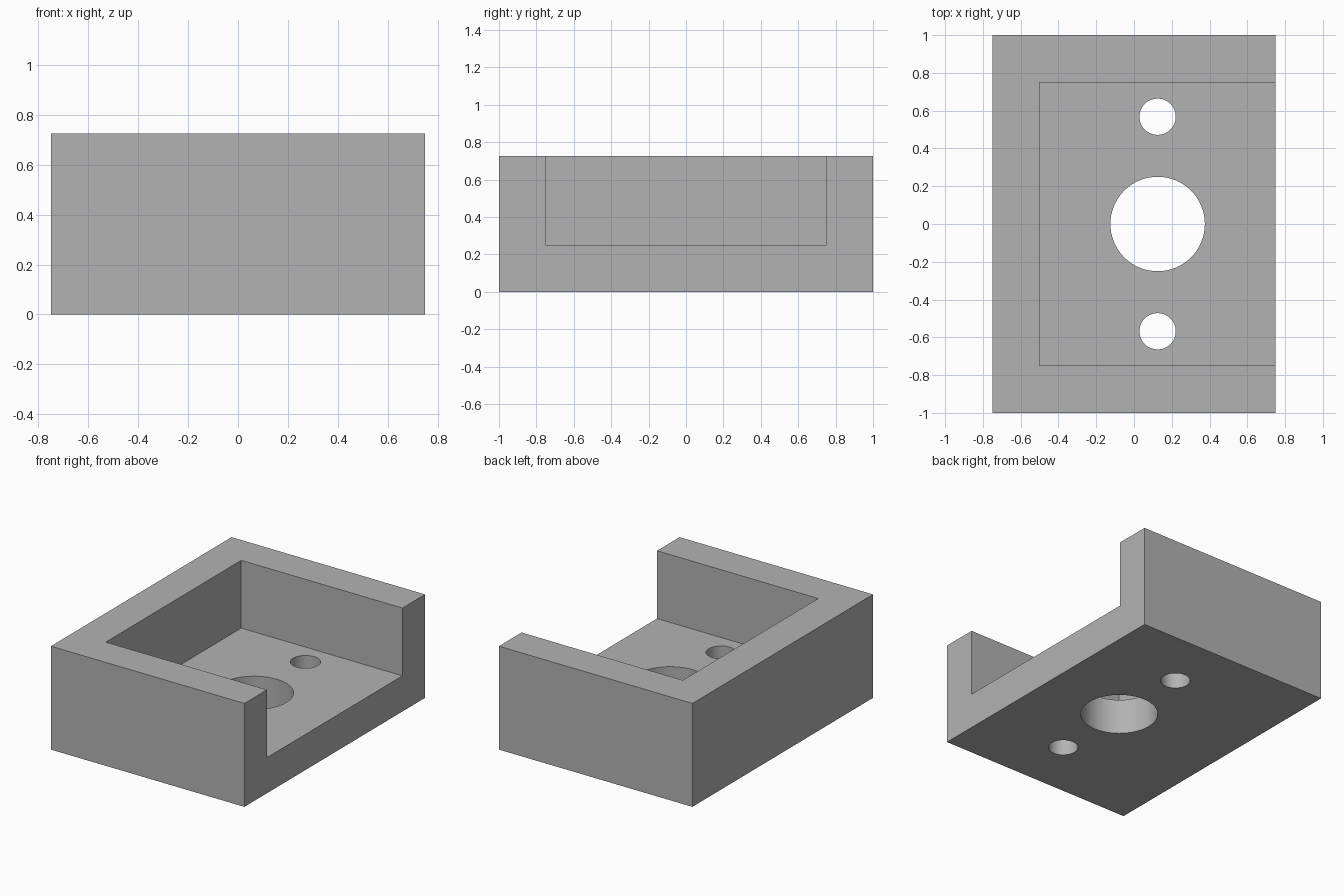
import bpy
import math

if "Cube" in bpy.data.objects:
    bpy.data.objects.remove(bpy.data.objects["Cube"], do_unlink=True)

LENGTH, WIDTH, HEIGHT = 2.0, 1.5, 0.725
WALL = 0.25            # wall and floor thickness
HOLE_X = WALL / 2      # holes sit midway along the open recess
MARGIN = 0.1           # cutter overshoot

grey = bpy.data.materials.new("plain grey")
grey.use_nodes = True
colour = (0.45, 0.45, 0.45, 1)
grey.diffuse_color = colour
grey.node_tree.nodes["Principled BSDF"].inputs["Base Color"].default_value = colour


def box(name, low, high):
    """Axis-aligned box between two corners."""
    centre = [(a + b) / 2 for a, b in zip(low, high)]
    bpy.ops.mesh.primitive_cube_add(size=1, location=centre)
    obj = bpy.context.object
    obj.name = name
    obj.scale = [b - a for a, b in zip(low, high)]
    bpy.ops.object.transform_apply(location=True, rotation=False, scale=True)
    obj.data.materials.append(grey)
    return obj


def hole(name, y, radius):
    """Upright cylinder that drills through the floor."""
    bpy.ops.mesh.primitive_cylinder_add(vertices=64, radius=radius, depth=HEIGHT,
                                        location=(HOLE_X, y, WALL / 2))
    obj = bpy.context.object
    obj.name = name
    obj.data.materials.append(grey)
    return obj


def cut(target, cutter):
    """Subtract the cutter and remove it."""
    cutter.hide_render = True
    mod = target.modifiers.new(cutter.name, "BOOLEAN")
    mod.operation = "DIFFERENCE"
    mod.solver = "EXACT"
    mod.object = cutter
    bpy.context.view_layer.objects.active = target
    bpy.ops.object.modifier_apply(modifier=mod.name)
    bpy.data.objects.remove(cutter, do_unlink=True)


# Solid block
bracket = box("bracket_body", (-WIDTH / 2, -LENGTH / 2, 0), (WIDTH / 2, LENGTH / 2, HEIGHT))

# Recess open to the top and the left side
cut(bracket, box("recess_cutter",
                 (-WIDTH / 2 + WALL, -LENGTH / 2 + WALL, WALL),
                 (WIDTH / 2 + MARGIN, LENGTH / 2 - WALL, HEIGHT + MARGIN)))

# Central bore and two screw holes
cut(bracket, hole("bore_cutter", 0, 0.25))
for side in (-1, 1):
    cut(bracket, hole("screw_cutter", side * 0.568, 0.096))

# Smooth hole walls, sharp edges elsewhere
bpy.ops.object.select_all(action="DESELECT")
bracket.select_set(True)
bpy.context.view_layer.objects.active = bracket
bpy.ops.object.shade_smooth_by_angle(angle=math.radians(30))
